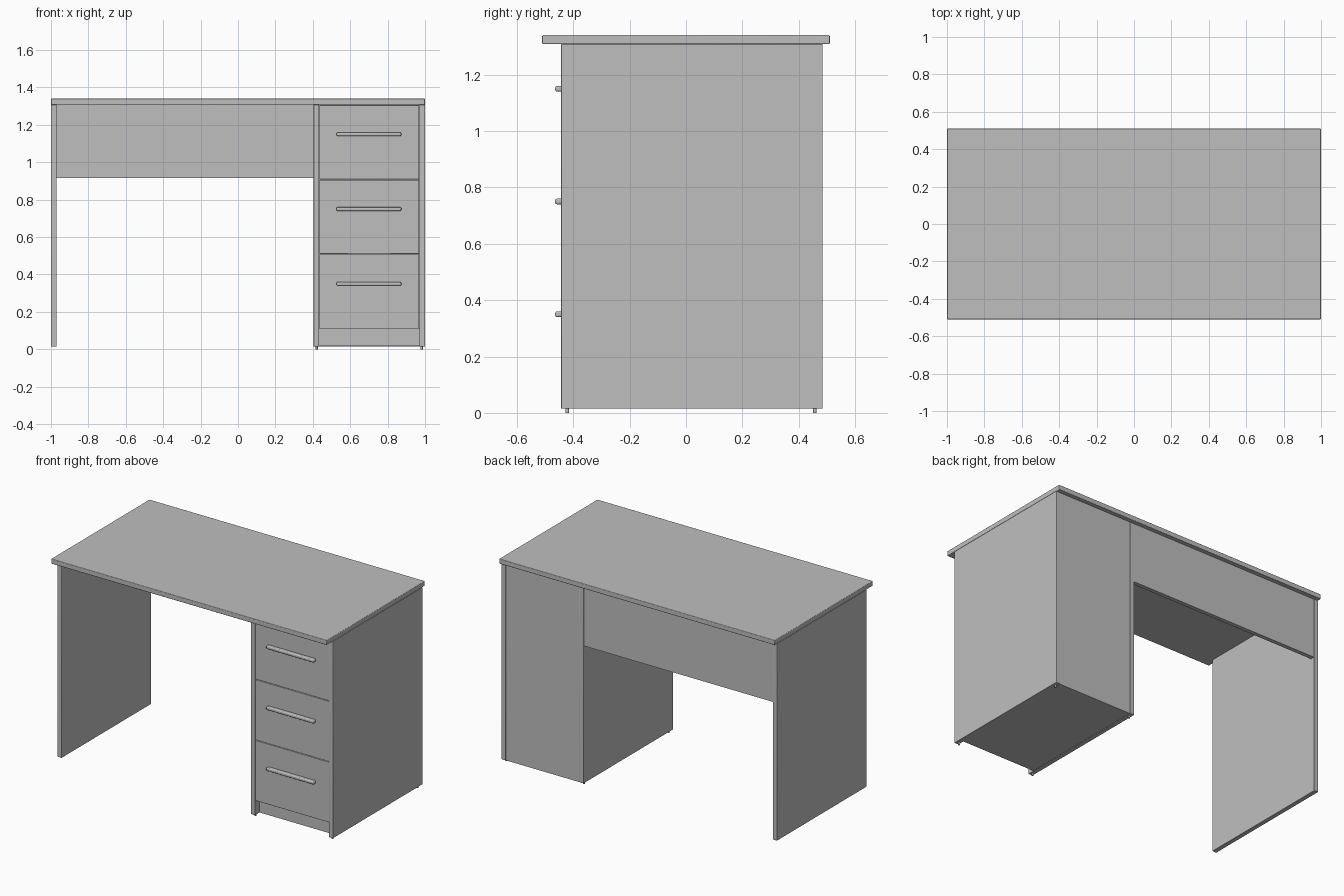
import bpy, math

if "Cube" in bpy.data.objects:
    bpy.data.objects.remove(bpy.data.objects["Cube"])

grey = bpy.data.materials.new("plain grey")
grey.diffuse_color = (0.52, 0.52, 0.52, 1)
grey.use_nodes = True
grey.node_tree.nodes["Principled BSDF"].inputs["Base Color"].default_value = grey.diffuse_color


def box(name, x, y, z, bevel=0.0, segments=3):
    """Box from (min, max) ranges, optionally with softened edges."""
    bpy.ops.mesh.primitive_cube_add(size=1, location=[sum(r) / 2 for r in (x, y, z)])
    ob = bpy.context.object
    ob.name = name
    ob.scale = [r[1] - r[0] for r in (x, y, z)]
    bpy.ops.object.transform_apply(location=False, rotation=False, scale=True)
    ob.data.materials.append(grey)
    if bevel:
        mod = ob.modifiers.new("soft_edges", 'BEVEL')
        mod.width, mod.segments = bevel, segments
        bpy.ops.object.shade_smooth_by_angle(angle=math.radians(40))
    return ob


FRONT, BACK = -0.443, 0.485
FLOOR, UNDER, TOP = 0.015, 0.308, 1.34
UNDER = 1.308
BOARD = 0.03

# Desk top
box("desk_top", (-1, 1), (-0.51, 0.51), (UNDER, TOP), 0.004)

# Upright side panels
for name, x0 in (("left_panel", -1.0), ("inner_panel", 0.404), ("right_panel", 0.97)):
    box(name, (x0, x0 + BOARD), (FRONT, BACK), (FLOOR, UNDER), 0.003)

# Modesty panel across the knee space
box("modesty_panel", (-0.97, 0.404), (BACK - BOARD, BACK - 0.003), (0.917, UNDER))

# Drawer cabinet body
CX = (0.434, 0.97)
box("cabinet_back", CX, (BACK - BOARD, BACK - 0.003), (FLOOR, UNDER))
box("cabinet_floor", CX, (FRONT + 0.045, BACK - BOARD), (FLOOR + 0.002, FLOOR + BOARD))
box("kick_plate", CX, (FRONT + 0.045, FRONT + 0.07), (FLOOR + 0.002, 0.112))

# Drawer fronts with bar handles
for i in range(3):
    z = 0.11 + 0.399 * i
    box(f"drawer_front_{i + 1}", (CX[0] + 0.001, CX[1] - 0.001),
        (FRONT + 0.002, FRONT + BOARD), (z + 0.001, z + 0.397), 0.001, 1)
    zh = 0.35 + 0.4 * i
    box(f"drawer_handle_{i + 1}", (0.527, 0.873), (-0.464, FRONT + 0.006),
        (zh - 0.01, zh + 0.01), 0.006)

# Small glides under the cabinet panels
for x in (0.421, 0.982):
    for y in (-0.421, 0.457):
        bpy.ops.mesh.primitive_cylinder_add(vertices=12, radius=0.006, depth=0.018,
                                            location=(x, y, 0.009))
        foot = bpy.context.object
        foot.name = "floor_glide"
        foot.data.materials.append(grey)
        bpy.ops.object.shade_smooth_by_angle(angle=math.radians(40))
